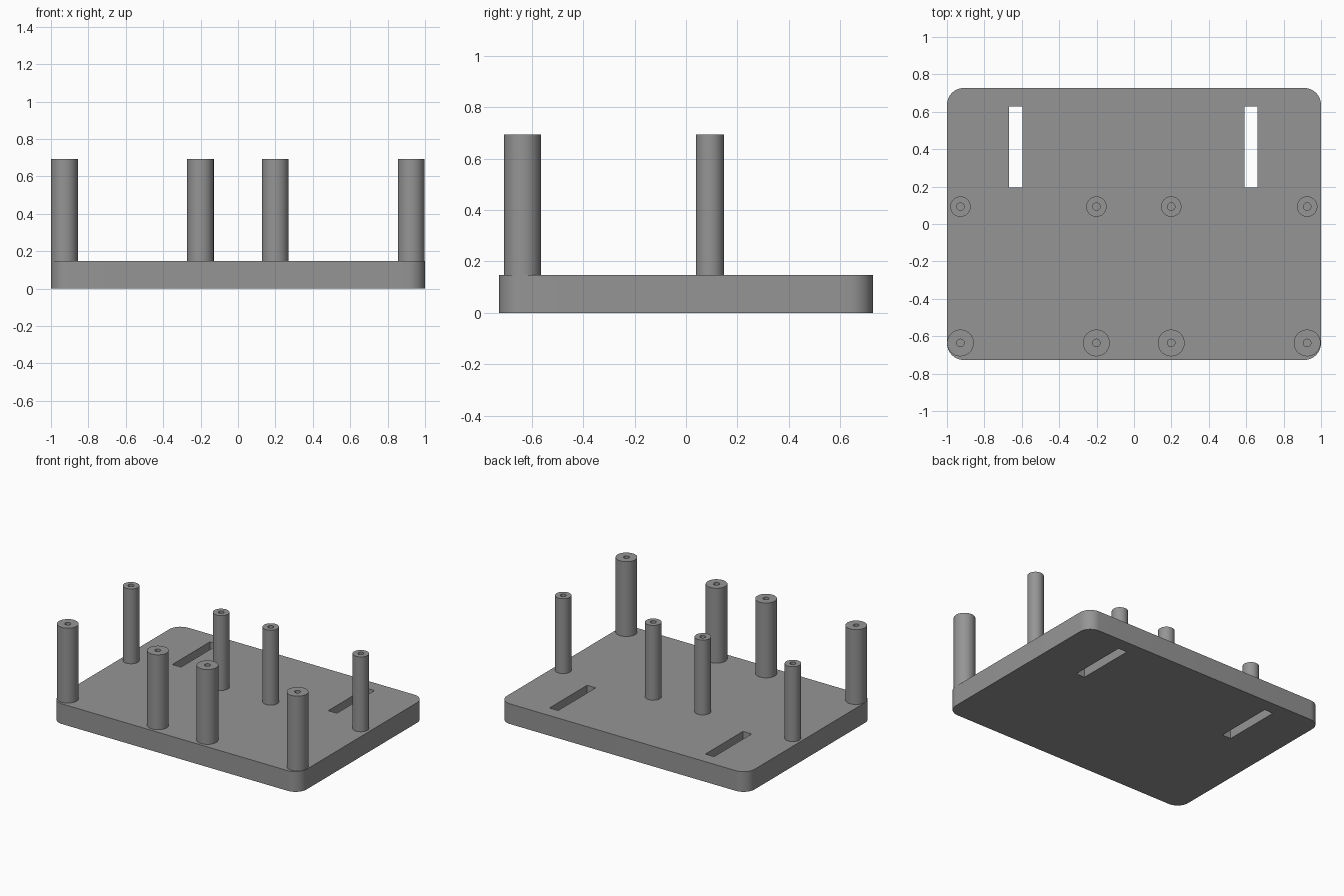
import bpy, bmesh, math

if "Cube" in bpy.data.objects:
    bpy.data.objects.remove(bpy.data.objects["Cube"])

PLATE_TOP, POST_TOP = 0.147, 0.693
HALF_X, HALF_Y, CORNER = 1.0, 0.727, 0.09

grey = bpy.data.materials.new("mid grey")
grey.diffuse_color = (0.3, 0.3, 0.3, 1)
grey.use_nodes = True
grey.node_tree.nodes["Principled BSDF"].inputs["Base Color"].default_value = grey.diffuse_color


def finish(obj):
    obj.data.materials.clear()
    obj.data.materials.append(grey)
    bpy.ops.object.select_all(action='DESELECT')
    obj.select_set(True)
    bpy.context.view_layer.objects.active = obj
    bpy.ops.object.shade_smooth_by_angle(angle=math.radians(30))


def add_outline(curve, points):
    spline = curve.splines.new('POLY')
    spline.points.add(len(points) - 1)
    for p, (x, y) in zip(spline.points, points):
        p.co = (x, y, 0, 1)
    spline.use_cyclic_u = True


# Base plate: rounded rectangle with two slots, extruded
curve = bpy.data.curves.new("base_plate", 'CURVE')
curve.dimensions = '2D'
curve.fill_mode = 'BOTH'
curve.extrude = PLATE_TOP / 2
outline = []
for i, (sx, sy) in enumerate([(1, 1), (-1, 1), (-1, -1), (1, -1)]):
    for k in range(13):
        a = math.radians(90 * i + 7.5 * k)
        outline.append((sx * (HALF_X - CORNER) + CORNER * math.cos(a),
                        sy * (HALF_Y - CORNER) + CORNER * math.sin(a)))
add_outline(curve, outline)
for x0, x1 in [(-0.667, -0.597), (0.591, 0.661)]:
    add_outline(curve, [(x0, 0.196), (x0, 0.629), (x1, 0.629), (x1, 0.196)])
plate = bpy.data.objects.new("base_plate", curve)
bpy.context.collection.objects.link(plate)
plate.select_set(True)
bpy.context.view_layer.objects.active = plate
bpy.ops.object.convert(target='MESH')
plate = bpy.context.object
for v in plate.data.vertices:
    v.co.z += PLATE_TOP / 2
bm = bmesh.new()
bm.from_mesh(plate.data)
bmesh.ops.remove_doubles(bm, verts=bm.verts, dist=1e-5)
bmesh.ops.recalc_face_normals(bm, faces=bm.faces)
bm.to_mesh(plate.data)
bm.free()
finish(plate)


# Standoff post: tube with a narrow blind screw hole
def post(name, x, y, radius, hole=0.02, n=48):
    bm = bmesh.new()
    profile = [(radius, PLATE_TOP), (radius, POST_TOP), (hole, POST_TOP), (hole, PLATE_TOP + 0.002)]
    rings = [[bm.verts.new((r * math.cos(2 * math.pi * k / n),
                            r * math.sin(2 * math.pi * k / n), z)) for k in range(n)]
             for r, z in profile]
    for a, b in zip(rings, rings[1:]):
        for k in range(n):
            j = (k + 1) % n
            bm.faces.new((a[k], a[j], b[j], b[k]))
    bm.faces.new(rings[-1])
    mesh = bpy.data.meshes.new(name)
    bm.to_mesh(mesh)
    bm.free()
    obj = bpy.data.objects.new(name, mesh)
    obj.location = (x, y, 0)
    bpy.context.collection.objects.link(obj)
    finish(obj)


for i, x in enumerate([-0.928, -0.201, 0.199, 0.926]):
    post(f"front_post_{i + 1}", x, -0.636, 0.0715)
    post(f"rear_post_{i + 1}", x, 0.093, 0.0545)
